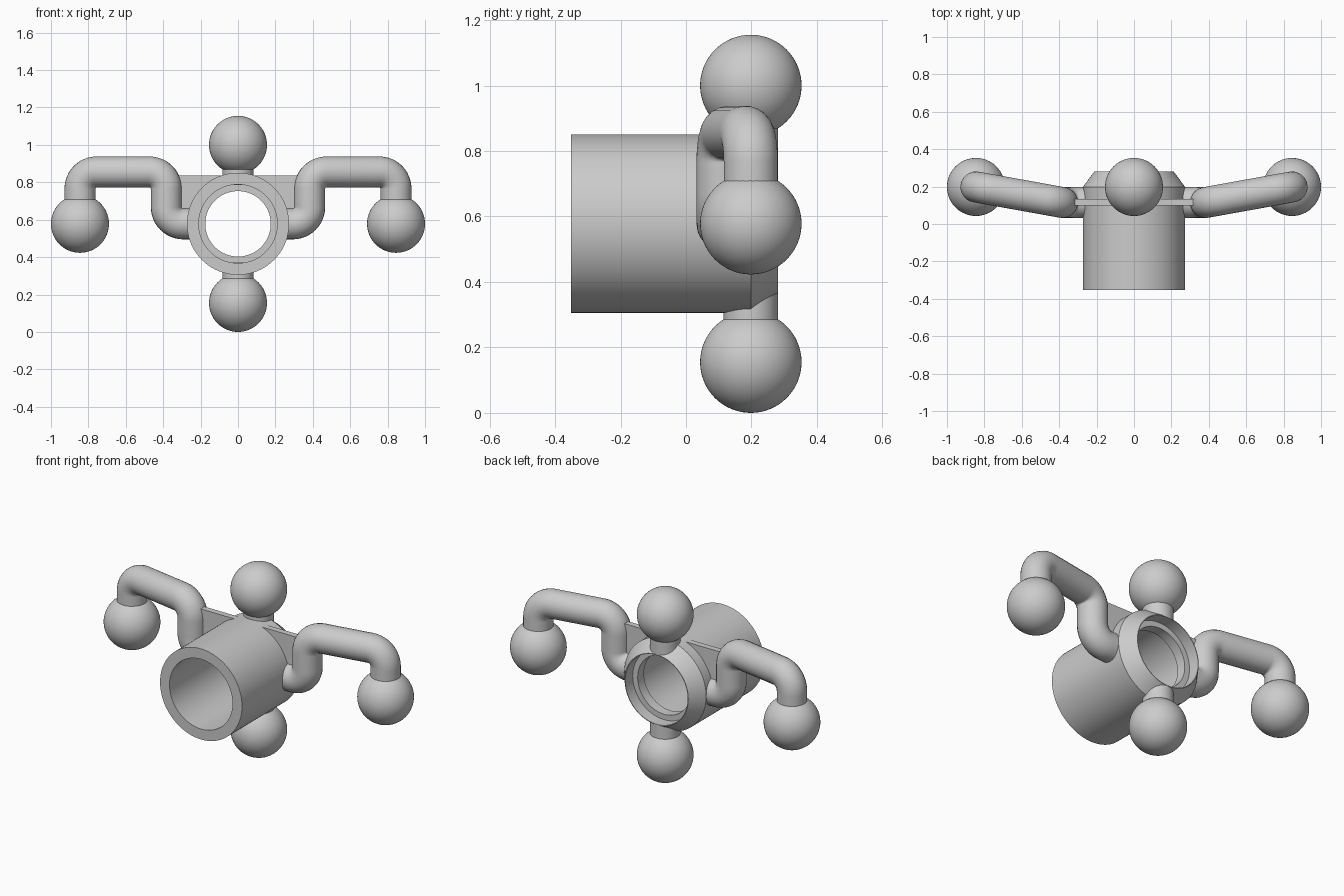
import bpy, bmesh, math
from mathutils import Vector

if "Cube" in bpy.data.objects:
    bpy.data.objects.remove(bpy.data.objects["Cube"])

CZ = 0.578      # height of the barrel axis
BALL_R = 0.155
TUBE_R = 0.083

grey = bpy.data.materials.new("light_grey")
grey.diffuse_color = (0.6, 0.6, 0.6, 1)
grey.use_nodes = True
grey.node_tree.nodes["Principled BSDF"].inputs["Base Color"].default_value = grey.diffuse_color


def finish(ob, name):
    ob.name = name
    ob.data.materials.clear()
    ob.data.materials.append(grey)
    bpy.ops.object.select_all(action='DESELECT')
    ob.select_set(True)
    bpy.context.view_layer.objects.active = ob
    bpy.ops.object.shade_smooth_by_angle(angle=math.radians(25))


def from_bmesh(bm, name):
    bmesh.ops.recalc_face_normals(bm, faces=bm.faces[:])
    me = bpy.data.meshes.new(name)
    bm.to_mesh(me)
    bm.free()
    ob = bpy.data.objects.new(name, me)
    bpy.context.collection.objects.link(ob)
    finish(ob, name)


def lathe_y(profile, name, n=96):
    """Closed (radius, y) profile turned round the barrel axis."""
    bm = bmesh.new()
    rings = []
    for i in range(n):
        a = 2 * math.pi * i / n
        rings.append([bm.verts.new((r * math.cos(a), y, CZ + r * math.sin(a))) for r, y in profile])
    m = len(profile)
    for i in range(n):
        p, q = rings[i], rings[(i + 1) % n]
        for j in range(m):
            k = (j + 1) % m
            bm.faces.new((p[j], p[k], q[k], q[j]))
    from_bmesh(bm, name)


def ball(loc, name):
    bpy.ops.mesh.primitive_uv_sphere_add(segments=64, ring_count=32, radius=BALL_R, location=loc)
    finish(bpy.context.object, name)


def stub(z0, z1, name):
    bpy.ops.mesh.primitive_cylinder_add(vertices=48, radius=TUBE_R, depth=z1 - z0,
                                        location=(0, 0.198, (z0 + z1) / 2))
    finish(bpy.context.object, name)


def rounded(points, radius, steps=12):
    """Replace the inner corners of a path with arcs."""
    pts = [Vector(p) for p in points]
    out = [pts[0]]
    for a, b, c in zip(pts, pts[1:], pts[2:]):
        u, v = (a - b).normalized(), (c - b).normalized()
        half = u.angle(v) / 2
        centre = b + (u + v).normalized() * radius / math.sin(half)
        d = radius / math.tan(half)
        s, e = b + u * d - centre, b + v * d - centre
        ang = s.angle(e)
        for i in range(steps + 1):
            t = i / steps
            out.append(centre + (s * math.sin((1 - t) * ang) + e * math.sin(t * ang)) / math.sin(ang))
    return out + [pts[-1]]


def tube(points, name):
    cu = bpy.data.curves.new(name, 'CURVE')
    cu.dimensions = '3D'
    cu.bevel_depth = TUBE_R
    cu.bevel_resolution = 10
    cu.use_fill_caps = True
    sp = cu.splines.new('POLY')
    sp.points.add(len(points) - 1)
    for p, co in zip(sp.points, points):
        p.co = (*co, 1)
    ob = bpy.data.objects.new(name, cu)
    bpy.context.collection.objects.link(ob)
    bpy.ops.object.select_all(action='DESELECT')
    ob.select_set(True)
    bpy.context.view_layer.objects.active = ob
    bpy.ops.object.convert(target='MESH')
    finish(bpy.context.object, name)


# hollow barrel with tapered back end and an inner lip
lathe_y([(0.273, -0.352), (0.273, 0.198), (0.212, 0.281), (0.208, 0.281), (0.208, 0.21),
         (0.175, 0.21), (0.175, 0.15), (0.21, 0.15), (0.21, -0.352)], "barrel")

# upper and lower balls on short stubs
ball((0, 0.198, 1.0), "top_ball")
stub(0.785, 0.95, "top_stub")
ball((0, 0.198, BALL_R), "bottom_ball")
stub(0.2, CZ - 0.207, "bottom_stub")

for s, side in ((-1, "left"), (1, "right")):
    # bent arm ending in a ball
    path = [(0.235, 0.115, CZ), (0.383, 0.115, CZ), (0.383, 0.115, 0.855),
            (0.845, 0.198, 0.855), (0.845, 0.198, CZ)]
    tube(rounded([(s * x, y, z) for x, y, z in path], 0.09), side + "_arm")
    ball((s * 0.845, 0.198, CZ), side + "_ball")

    # thin web between barrel and arm, following the barrel wall
    outline = [(0.33, 0.62), (0.33, 0.835), (0.05, 0.835)]
    for i in range(9):
        a = math.radians(78 - i * 8.5)
        outline.append((0.245 * math.cos(a), CZ + 0.245 * math.sin(a)))
    bm = bmesh.new()
    face = bm.faces.new([bm.verts.new((s * x, 0.098, z)) for x, z in outline])
    ext = bmesh.ops.extrude_face_region(bm, geom=[face])
    bmesh.ops.translate(bm, vec=(0, 0.036, 0),
                        verts=[g for g in ext["geom"] if isinstance(g, bmesh.types.BMVert)])
    from_bmesh(bm, side + "_web")
